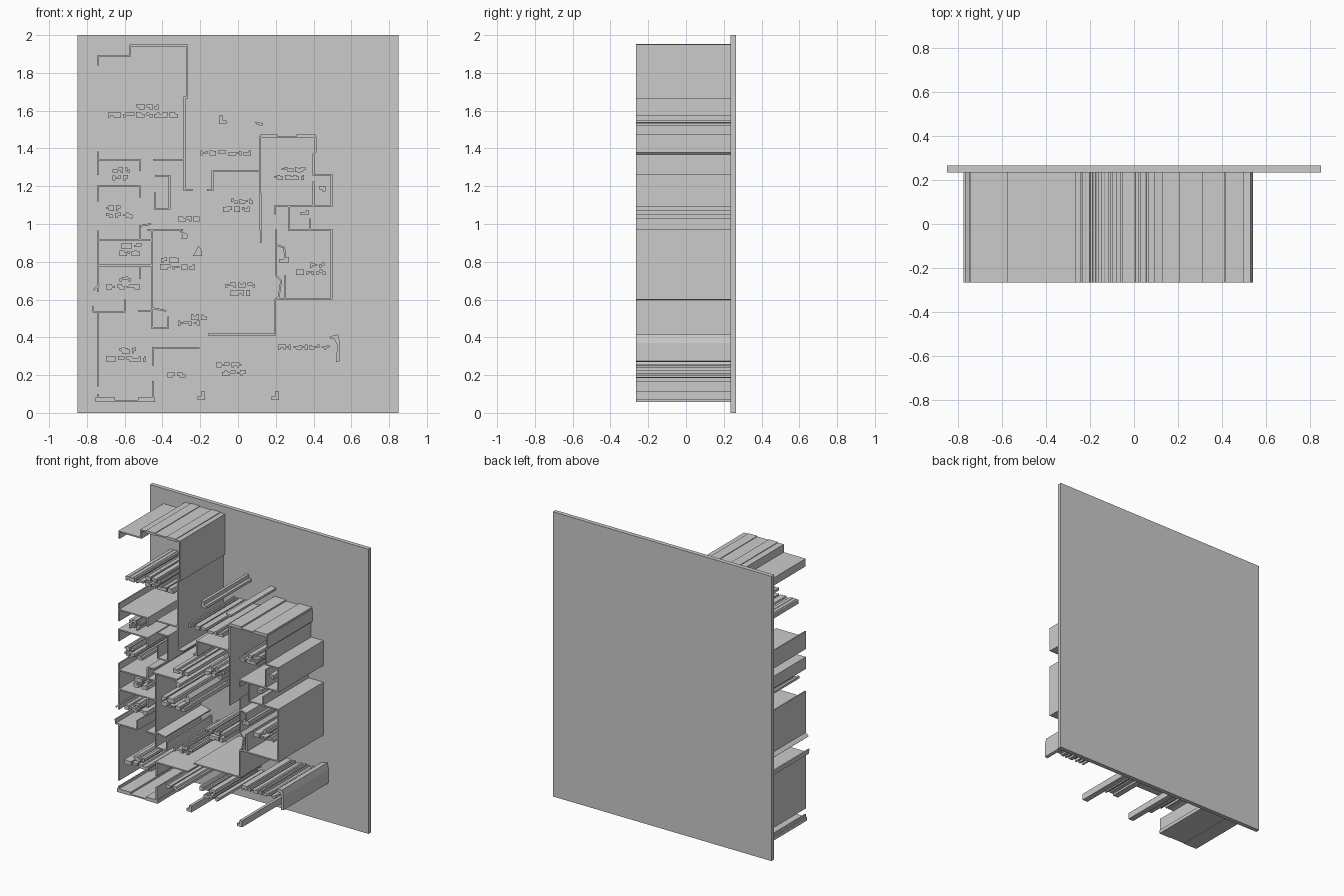
import bpy, bmesh, random
from mathutils import Vector

random.seed(4)
FRONT, BACK = -0.265, 0.24


def extrude(name, outlines, y0=FRONT, y1=BACK):
    """Extrude closed x/z outlines along y into one object."""
    bm = bmesh.new()
    for pts in outlines:
        face = bm.faces.new([bm.verts.new((x, y0, z)) for x, z in pts])
        ext = bmesh.ops.extrude_face_region(bm, geom=[face], use_keep_orig=True)
        vs = [g for g in ext["geom"] if isinstance(g, bmesh.types.BMVert)]
        bmesh.ops.translate(bm, verts=vs, vec=(0, y1 - y0, 0))
    bmesh.ops.recalc_face_normals(bm, faces=bm.faces)
    mesh = bpy.data.meshes.new(name)
    bm.to_mesh(mesh)
    bm.free()
    ob = bpy.data.objects.new(name, mesh)
    bpy.context.collection.objects.link(ob)
    return ob


def ribbon(path, t):
    """Mitred outline of thickness t around an open path."""
    p = [Vector(q) for q in path]
    d = [(b - a).normalized() for a, b in zip(p, p[1:])]
    left, right = [], []
    for i, q in enumerate(p):
        a, b = d[max(i - 1, 0)], d[min(i, len(d) - 1)]
        na, nb = Vector((-a.y, a.x)), Vector((-b.y, b.x))
        off = (na + nb) * (t / 2 / (1 + na.dot(nb)))
        left.append(q + off)
        right.append(q - off)
    return left + right[::-1]


def walls(name, *paths, t=0.009):
    extrude(name, [ribbon(p, t) for p in paths])


def ragged(x0, x1, z, h=0.03):
    """Row of irregular stepped blocks filling x0..x1."""
    out, x = [], x0
    while x < x1 - 0.012:
        end = min(x + random.uniform(0.035, 0.08), x1)
        n = max(2, round((end - x) / 0.016))
        s = (end - x) / n
        top, low = [], []
        for i in range(n):
            a, b = x + i * s, x + (i + 1) * s
            up = z + h * random.choice((0.5, 0.42, 0.15))
            dn = z - h * random.choice((0.5, 0.45, 0.1))
            top += [(a + s * 0.1, up), (b - s * 0.1, up)]
            low += [(a + s * 0.1, dn), (b - s * 0.1, dn)]
        out.append(top + low[::-1])
        x = end + 0.007
    return out


# Backing plate
extrude("back_plate", [[(-.85, 0), (.85, 0), (.85, 2), (-.85, 2)]], 0.235, 0.265)

# Upper left room
walls("upper_left_room",
      [(-.74, 1.84), (-.74, 1.89), (-.57, 1.89), (-.57, 1.945), (-.27, 1.945),
       (-.27, 1.67), (-.283, 1.67), (-.283, 1.18), (-.24, 1.18)],
      [(-.45, 1.34), (-.283, 1.34)])
walls("upper_left_window", [(-.53, 1.945), (-.46, 1.945)], [(-.37, 1.945), (-.30, 1.945)], t=.018)

# Left side rooms
walls("left_upper_rooms",
      [(-.742, 1.385), (-.742, 1.26)],
      [(-.742, 1.34), (-.52, 1.34), (-.52, 1.28)],
      [(-.742, 1.12), (-.742, 1.2), (-.52, 1.2), (-.52, 1.14)],
      [(-.44, 1.255), (-.363, 1.255), (-.363, 1.08), (-.44, 1.08), (-.44, 1.17)])
walls("left_middle_rooms",
      [(-.742, .965), (-.742, .64)],
      [(-.742, .915), (-.455, .915)],
      [(-.742, .78), (-.455, .78)],
      [(-.52, .92), (-.52, .99), (-.46, 1.0)],
      [(-.52, .78), (-.52, .71)],
      [(-.48, .968), (-.29, .968)],
      [(-.455, .968), (-.455, .45), (-.37, .45), (-.37, .51)],
      [(-.455, .555), (-.38, .54)],
      [(-.765, .65), (-.735, .68)])
walls("lower_left_room",
      [(-.77, .565), (-.765, .535), (-.60, .535), (-.60, .60)],
      [(-.53, .54), (-.455, .54)],
      [(-.742, .535), (-.742, .14)],
      [(-.742, .10), (-.742, .065), (-.45, .065), (-.45, .17)],
      [(-.45, .25), (-.45, .345), (-.205, .345)])
walls("lower_left_window", [(-.755, .07), (-.65, .07)], [(-.53, .07), (-.44, .07)], t=.025)

# Central hall
walls("hall_walls",
      [(-.165, 1.18), (-.135, 1.18), (-.135, 1.28), (.117, 1.28)],
      [(.20, .97), (.20, .73), (.228, .70), (.215, .61), (.197, .60), (.197, .415), (-.16, .415)])

# Right side rooms
walls("upper_right_room",
      [(.12, .90), (.117, 1.46), (.41, 1.46), (.41, 1.38), (.40, 1.37),
       (.40, 1.26), (.495, 1.26), (.495, 1.095), (.197, 1.095), (.197, 1.05)],
      [(.40, 1.225), (.40, 1.095)])
walls("upper_right_window", [(.12, 1.465), (.21, 1.465)], [(.31, 1.465), (.41, 1.465)], t=.02)
walls("right_closet", [(.27, 1.095), (.27, .968), (.38, .968), (.38, 1.03)])
walls("lower_right_room",
      [(.385, .968), (.495, .968), (.495, .605), (.25, .605), (.25, .73)],
      [(.25, .80), (.245, .875), (.20, .89)],
      [(.197, .605), (.25, .605)])

# Loose corner posts
for i, (x, z, s) in enumerate([(-.195, .068, -1), (.197, .068, -1), (-.08, 1.53, 1)]):
    w, k = .02 * s, .018
    extrude(f"corner_post_{i}", [[(x - w, z), (x + w, z), (x + w, z + k),
                                  (x, z + k), (x, z + .045), (x - w, z + .045)]])
extrude("small_post", [[(.09, 1.54), (.13, 1.535), (.13, 1.52), (.10, 1.525)]])
extrude("hook_post", [[(.485, .405), (.53, .415), (.54, .37), (.54, .275), (.52, .27),
                       (.525, .36), (.51, .39), (.49, .39)]])
extrude("hall_post", [[(-.24, .83), (-.19, .83), (-.19, .86), (-.21, .885), (-.22, .86)]])
extrude("hall_hook", [[(-.31, .965), (-.265, .945), (-.27, .92), (-.30, .92), (-.295, .945)]])

# Ragged blocks scattered in the rooms: x start, x end, z
left_rows = [(-.54, -.42, 1.62), (-.69, -.30, 1.578), (-.665, -.57, 1.285), (-.665, -.58, 1.245),
             (-.70, -.62, 1.085), (-.70, -.545, 1.045), (-.32, -.185, 1.028), (-.62, -.51, .885),
             (-.63, -.52, .845), (-.41, -.31, .808), (-.415, -.225, .772), (-.63, -.565, .708),
             (-.70, -.52, .668), (-.25, -.165, .508), (-.32, -.20, .475), (-.63, -.54, .33),
             (-.70, -.49, .285), (-.375, -.275, .20)]
right_rows = [(-.20, .075, 1.375), (-.04, .08, 1.12), (-.08, .08, 1.078), (.23, .36, 1.288),
              (.19, .35, 1.247), (.43, .465, 1.185), (.33, .375, 1.06), (.215, .275, .81),
              (.38, .46, .782), (.305, .465, .745), (-.07, .10, .678), (-.04, .065, .635),
              (.21, .485, .348), (-.115, .035, .255), (-.085, .05, .212)]
for side, rows in (("left", left_rows), ("right", right_rows)):
    for i, row in enumerate(rows):
        extrude(f"{side}_ragged_blocks_{i}", ragged(*row))
